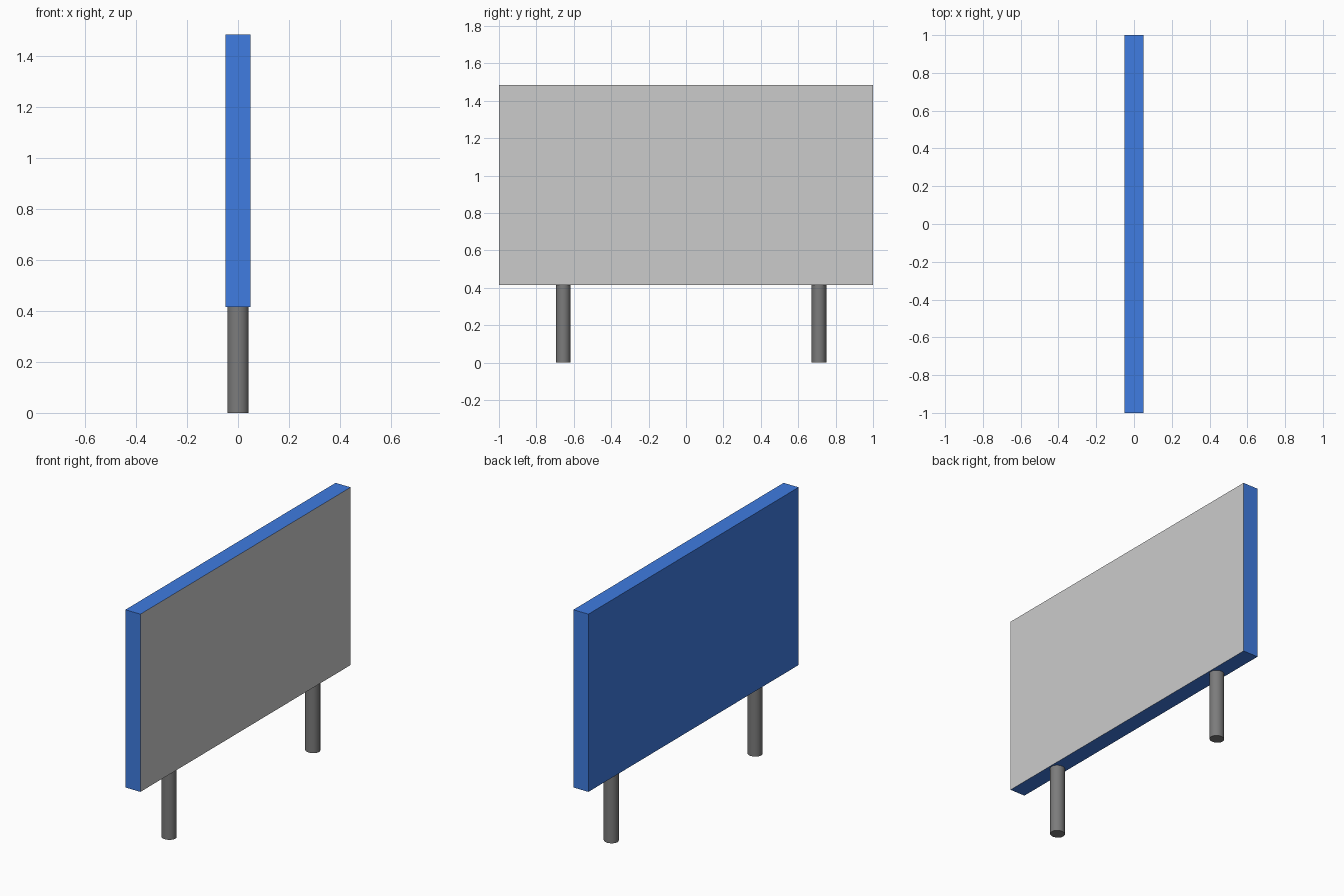
import bpy, bmesh
from mathutils import Matrix

if "Cube" in bpy.data.objects:
    bpy.data.objects.remove(bpy.data.objects["Cube"])

Z0, Z1, HALF_T = 0.415, 1.485, 0.05


def material(name, rgb):
    m = bpy.data.materials.new(name)
    m.diffuse_color = (*rgb, 1)
    m.use_nodes = True
    m.node_tree.nodes["Principled BSDF"].inputs["Base Color"].default_value = m.diffuse_color
    return m


def add_object(name, bm, mat=None):
    me = bpy.data.meshes.new(name)
    bm.to_mesh(me)
    bm.free()
    ob = bpy.data.objects.new(name, me)
    bpy.context.collection.objects.link(ob)
    if mat:
        me.materials.append(mat)
    return ob


blue = material("frame_blue", (0.05, 0.2, 0.75))
dark = material("post_grey", (0.2, 0.2, 0.2))

# Blue board body, open on the +x side
bm = bmesh.new()
place = Matrix.Translation((0, 0, (Z0 + Z1) / 2)) @ Matrix.Diagonal((2 * HALF_T, 2, Z1 - Z0, 1))
bmesh.ops.create_cube(bm, size=1, matrix=place)
bm.normal_update()
bmesh.ops.delete(bm, geom=[f for f in bm.faces if f.normal.x > 0.9], context='FACES_ONLY')
add_object("board_frame", bm, blue)

# Grey display face closing the board
bm = bmesh.new()
bm.faces.new([bm.verts.new((HALF_T, y, z)) for y, z in
              ((-1, Z0), (1, Z0), (1, Z1), (-1, Z1))])
add_object("display_face", bm)

# Two round posts, slightly deeper than wide
for name, y in (("left_post", -0.656), ("right_post", 0.711)):
    bm = bmesh.new()
    place = Matrix.Translation((0, y, Z0 / 2)) @ Matrix.Diagonal((0.042, 0.039, Z0, 1))
    bmesh.ops.create_cone(bm, cap_ends=True, segments=32, radius1=1, radius2=1,
                          depth=1, matrix=place)
    for f in bm.faces:
        f.smooth = len(f.verts) == 4
    for e in bm.edges:
        e.smooth = all(f.smooth for f in e.link_faces)
    add_object(name, bm, dark)
